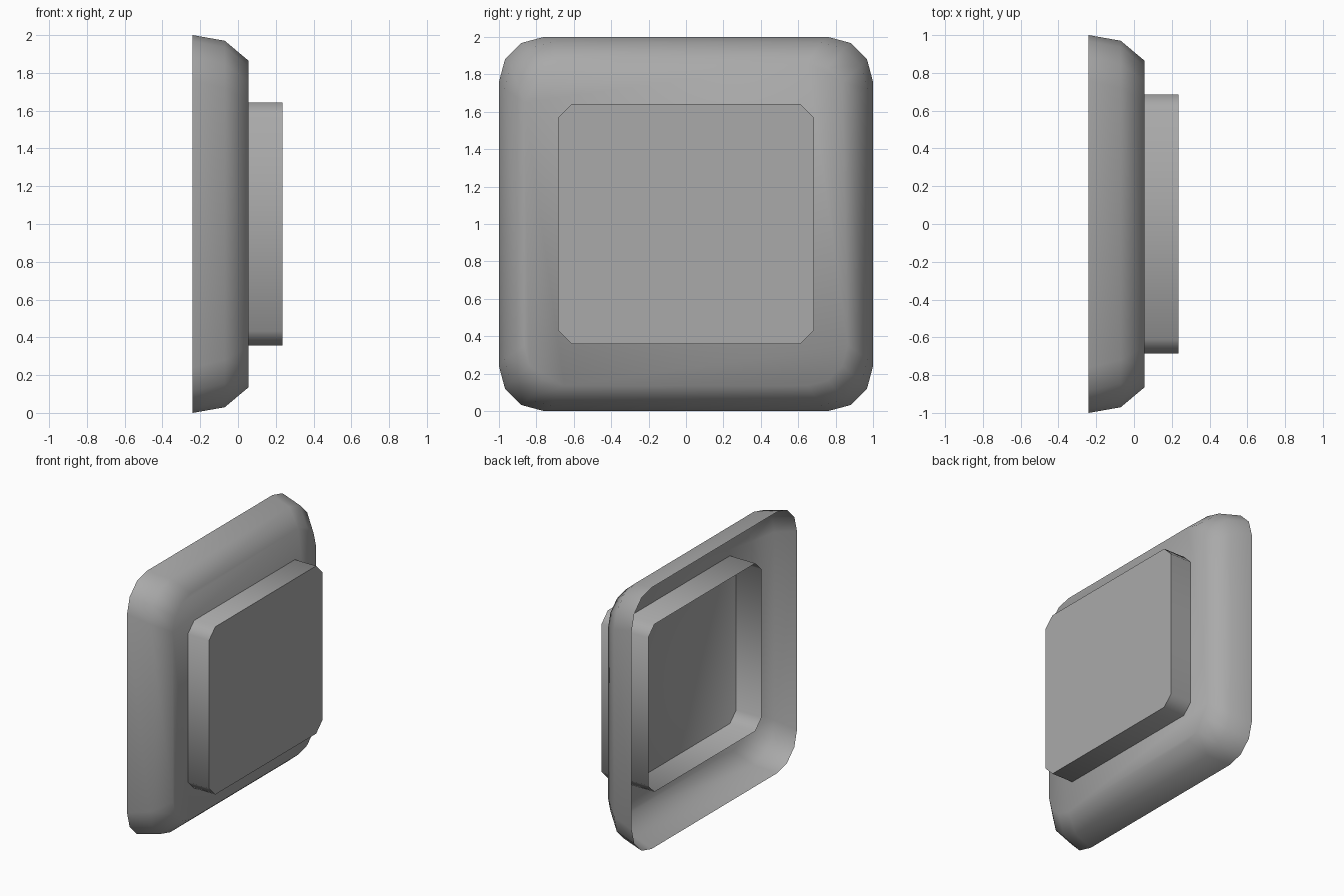
import bpy, bmesh, math

if "Cube" in bpy.data.objects:
    bpy.data.objects.remove(bpy.data.objects["Cube"])

grey = bpy.data.materials.new("plain grey")
grey.diffuse_color = (0.4, 0.4, 0.4, 1)
grey.use_nodes = True
grey.node_tree.nodes["Principled BSDF"].inputs["Base Color"].default_value = grey.diffuse_color


def outline(hy, hz, r, steps):
    """Rounded rectangle in y/z, centred on z = 1."""
    pts = []
    for q, (sy, sz) in enumerate([(1, 1), (-1, 1), (-1, -1), (1, -1)]):
        for i in range(steps + 1):
            a = math.pi / 2 * (q + i / steps)
            pts.append((sy * (hy - r) + r * math.cos(a),
                        1 + sz * (hz - r) + r * math.sin(a)))
    return pts


def open_shell(name, rings):
    """Loft rings of (x, outline) from the open back to a capped front."""
    bm = bmesh.new()
    loops = [[bm.verts.new((x, y, z)) for y, z in pts] for x, pts in rings]
    for a, b in zip(loops, loops[1:]):
        n = len(a)
        for i in range(n):
            j = (i + 1) % n
            bm.faces.new((a[i], a[j], b[j], b[i]))
    bm.faces.new(loops[-1])
    me = bpy.data.meshes.new(name)
    bm.to_mesh(me)
    bm.free()
    me.materials.append(grey)
    ob = bpy.data.objects.new(name, me)
    bpy.context.collection.objects.link(ob)
    bpy.ops.object.select_all(action='DESELECT')
    ob.select_set(True)
    bpy.context.view_layer.objects.active = ob
    bpy.ops.object.shade_smooth_by_angle(angle=math.radians(47))
    return ob


# Hollow rounded housing, bevelled towards the front plate
open_shell("housing", [
    (-0.24, outline(1.0, 1.0, 0.24, 3)),
    (-0.07, outline(0.97, 0.97, 0.25, 3)),
    (0.055, outline(0.865, 0.865, 0.215, 3)),
])

# Push button: open-backed box passing through the front plate
open_shell("button", [
    (-0.16, outline(0.685, 0.642, 0.075, 1)),
    (0.235, outline(0.685, 0.642, 0.075, 1)),
])
